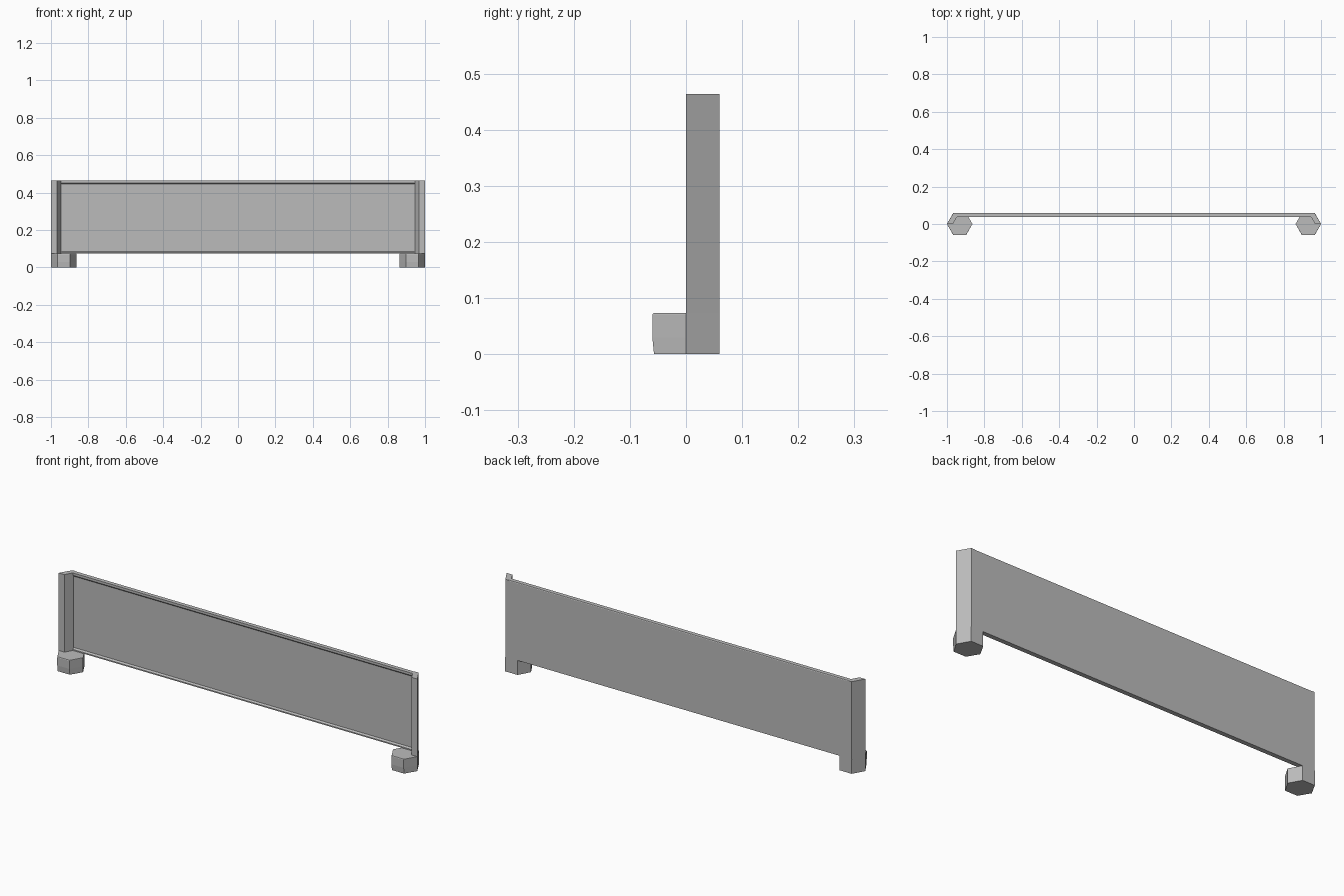
import bpy
import bmesh
import math

cube = bpy.data.objects.get("Cube")
if cube:
    bpy.data.objects.remove(cube, do_unlink=True)

grey = bpy.data.materials.new("plain grey")
grey.use_nodes = True
grey.diffuse_color = (0.5, 0.5, 0.5, 1)
grey.node_tree.nodes["Principled BSDF"].inputs["Base Color"].default_value = (0.5, 0.5, 0.5, 1)

BASE, TOP = 0.073, 0.464
HALF = 0.947


def loft(name, rings):
    """Join rings of points into a closed flat-faced solid."""
    bm = bmesh.new()
    loops = [[bm.verts.new(p) for p in ring] for ring in rings]
    n = len(loops[0])
    for low, high in zip(loops, loops[1:]):
        for i in range(n):
            j = (i + 1) % n
            bm.faces.new((low[i], low[j], high[j], high[i]))
    bm.faces.new(loops[0])
    bm.faces.new(loops[-1])
    bmesh.ops.recalc_face_normals(bm, faces=bm.faces)
    mesh = bpy.data.meshes.new(name)
    bm.to_mesh(mesh)
    bm.free()
    mesh.materials.append(grey)
    obj = bpy.data.objects.new(name, mesh)
    bpy.context.collection.objects.link(obj)
    return obj


# Long panel with a shallow recess between its top and bottom rims
section = [(0.06, BASE), (0.06, TOP - 0.003), (0.058, TOP), (0.037, TOP),
           (0.037, 0.452), (0.044, 0.445), (0.044, 0.086), (0.037, 0.079), (0.037, BASE)]
loft("panel", [[(x, y, z) for y, z in section] for x in (-HALF, HALF)])

wing = [(HALF, 0.06), (0.965, 0.06), (1, 0), (0.968, 0), (HALF, 0.037)]
foot_levels = [(0, 0.95), (0.03, 1), (0.07, 1), (BASE, 0.97)]

for side, label in ((1, "left"), (-1, "right")):
    # Angled end flange
    loft(label + "_flange", [[(side * x, y, z) for x, y in wing] for z in (BASE, TOP)])

    # Hexagonal foot, tapered slightly at the front
    rings = []
    for z, taper in foot_levels:
        ring = []
        for k in range(6):
            a = math.radians(60 * k)
            x, y = 0.068 * math.cos(a), 0.0693 * math.sin(a)
            if y < -0.01:
                y *= taper
            ring.append((side * (0.932 + x), y, z))
        rings.append(ring)
    loft(label + "_foot", rings)
